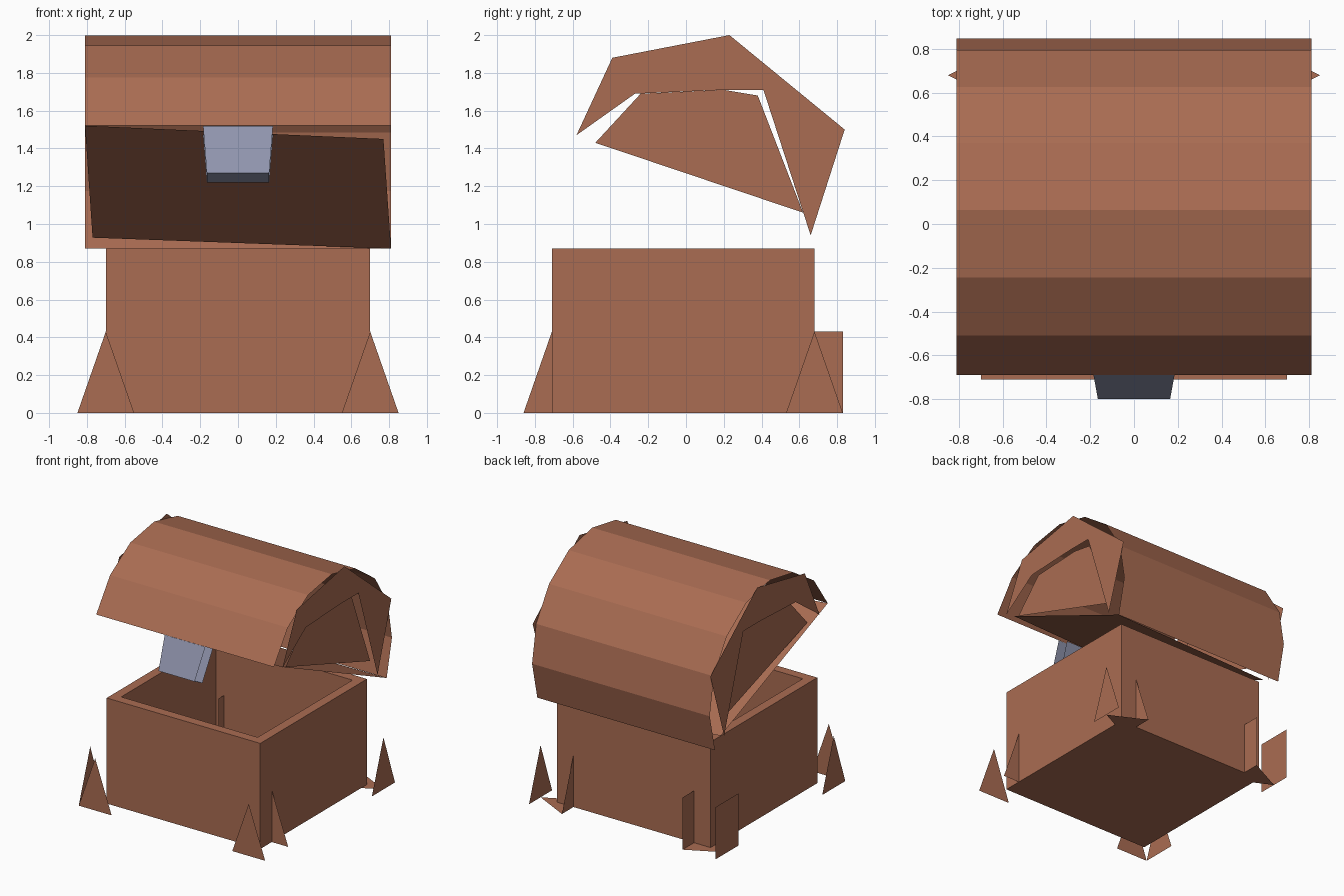
import bpy, bmesh, math
from mathutils import Vector

if "Cube" in bpy.data.objects:
    bpy.data.objects.remove(bpy.data.objects["Cube"])


def material(name, rgb):
    m = bpy.data.materials.new(name)
    m.diffuse_color = (*rgb, 1)
    m.use_nodes = True
    m.node_tree.nodes["Principled BSDF"].inputs["Base Color"].default_value = m.diffuse_color
    return m


WOOD = material("wood", (0.40, 0.15, 0.085))
METAL = material("metal", (0.28, 0.30, 0.42))


def build(name, faces, mat):
    """Make a flat-shaded object from a list of polygons."""
    bm = bmesh.new()
    for f in faces:
        bm.faces.new([bm.verts.new(p) for p in f])
    bmesh.ops.remove_doubles(bm, verts=bm.verts, dist=0.0005)
    me = bpy.data.meshes.new(name)
    bm.to_mesh(me)
    bm.free()
    me.materials.append(mat)
    ob = bpy.data.objects.new(name, me)
    bpy.context.collection.objects.link(ob)
    return ob


# Chest body: a box whose top is inset and sunk to form the cavity
Y0, Y1, W, H = -0.71, 0.68, 0.70, 0.87
bm = bmesh.new()
bmesh.ops.create_cube(bm, size=1)
for v in bm.verts:
    v.co = Vector((v.co.x * 2 * W, v.co.y * (Y1 - Y0) + (Y0 + Y1) / 2, (v.co.z + 0.5) * H))
bm.faces.ensure_lookup_table()
top = max(bm.faces, key=lambda f: f.calc_center_median().z)
bmesh.ops.inset_region(bm, faces=[top], thickness=0.11)
ext = bmesh.ops.extrude_discrete_faces(bm, faces=[top])
for v in ext["faces"][0].verts:
    v.co.z = 0.1
me = bpy.data.meshes.new("chest_body")
bm.to_mesh(me)
bm.free()
me.materials.append(WOOD)
body = bpy.data.objects.new("chest_body", me)
bpy.context.collection.objects.link(body)

# Feet: loose upright plates around each bottom corner
R, FH = 0.15, 0.43


def tri_x(x, y):      # triangle facing sideways
    return [(x, y - R, 0), (x, y + R, 0), (x, y, FH)]


def tri_y(x, y):      # triangle facing front
    return [(x - R, y, 0), (x + R, y, 0), (x, y, FH)]


def rect_x(x, y):     # rectangle facing sideways
    return [(x, y - R, 0), (x, y + R, 0), (x, y + R, FH), (x, y - R, FH)]


def sole(x, y, s):    # flat triangle on the ground, pointing outward
    return [(x + s * R, y, 0), (x - s * R, y + R, 0), (x - s * R, y - R, 0)]


build("front_right_foot", [tri_y(W, Y0 - R), tri_y(W, Y0 + R)], WOOD)
build("front_left_foot", [tri_y(-W, Y0 - R), tri_x(-W - R, Y0)], WOOD)
build("back_right_foot", [tri_x(W + R, Y1), tri_x(W - R, Y1), sole(W, Y1, 1)], WOOD)
build("back_left_foot", [rect_x(-W - R, Y1), rect_x(-W + R, Y1), sole(-W, Y1, -1)], WOOD)

# Lid barrel: half of a 16-sided cylinder, tipped open
CY, CZ, RAD, TILT, L = 0.045, 1.195, 0.803, math.radians(23.9), 0.81
arc = []
for i in range(9):
    a = math.pi - TILT - i * math.pi / 8
    arc.append((CY + RAD * math.cos(a), CZ + RAD * math.sin(a)))
build("lid_barrel", [[(-L, *p), (L, *p), (L, *q), (-L, *q)] for p, q in zip(arc, arc[1:])], WOOD)

# Lid ends: outer arched band and recessed inner panel on both sides
band = [(-0.58, 1.47), (-0.39, 1.88), (0.23, 2.0), (0.84, 1.5), (0.66, 0.94),
        (0.41, 1.71), (0.2, 1.71), (-0.27, 1.69)]
panel = [(-0.48, 1.43), (-0.24, 1.69), (0.2, 1.71), (0.38, 1.68), (0.62, 1.06)]
build("lid_end_bands", [[(s * L, *p) for p in band] for s in (-1, 1)], WOOD)
build("lid_end_panels", [[(s * 0.77, *p) for p in panel] for s in (-1, 1)], WOOD)


# Lid underside: skewed sheet lying in the tipped opening plane
def on_rim(x, u):
    return (x, CY + u * math.cos(TILT), CZ - u * math.sin(TILT))


build("lid_underside", [[on_rim(-L, -RAD), on_rim(0.77, -0.63), on_rim(L, RAD), on_rim(-0.77, 0.66)]], WOOD)

# Lock: tapered strap folded under the lid's front edge (front, bottom, back)
strap = [(0.185, -0.69, 1.52), (0.165, -0.80, 1.27), (0.165, -0.70, 1.22), (0.185, -0.59, 1.47)]
build("lock_plate", [[(-a[0], a[1], a[2]), a, b, (-b[0], b[1], b[2])]
                     for a, b in zip(strap, strap[1:])], METAL)
